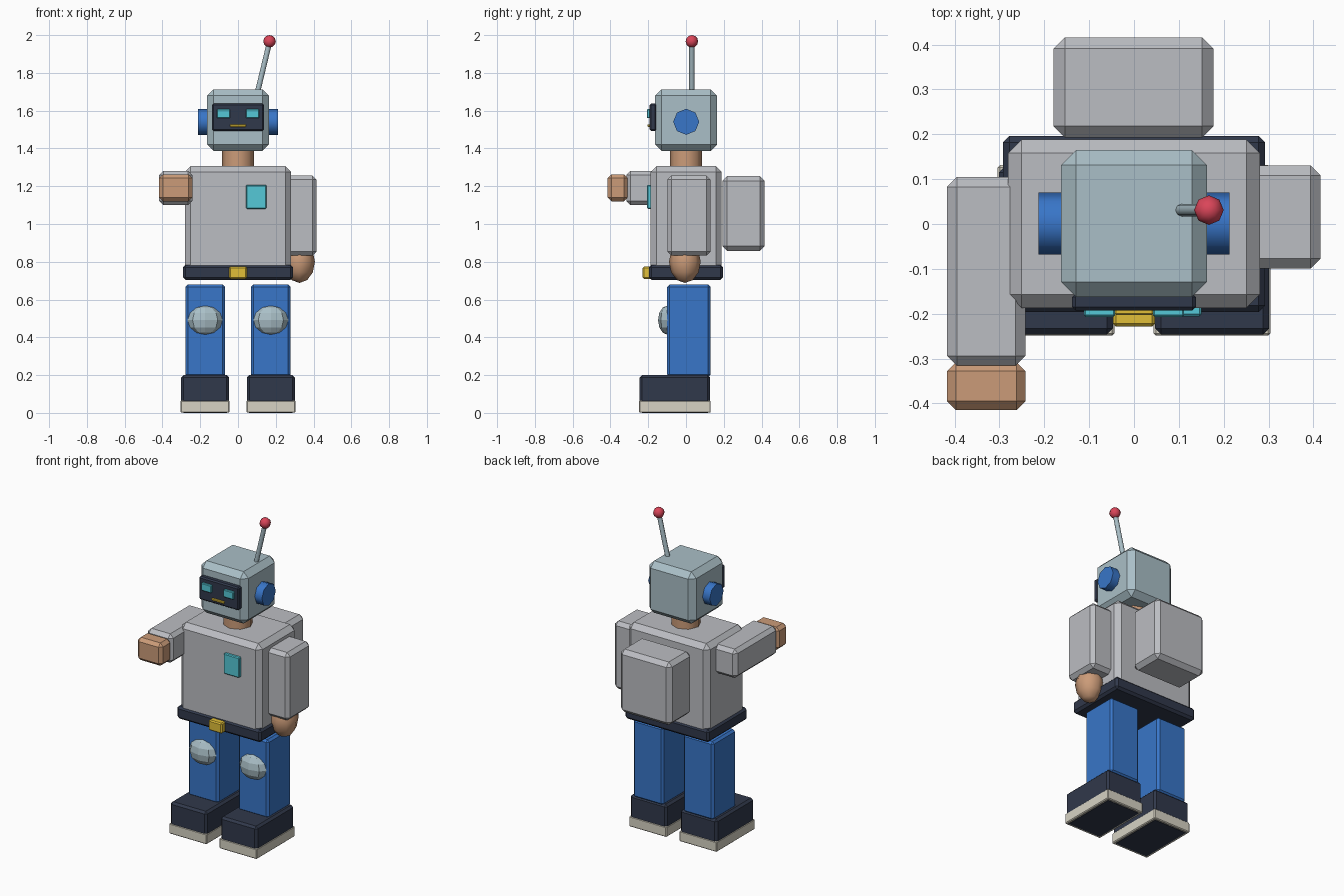
import bpy, bmesh, math
from mathutils import Vector, Matrix

if "Cube" in bpy.data.objects:
    bpy.data.objects.remove(bpy.data.objects["Cube"])

COLORS = {
    "steel": (0.40, 0.52, 0.57, 1), "grey": (0.50, 0.51, 0.54, 1),
    "navy": (0.03, 0.04, 0.07, 1), "blue": (0.04, 0.18, 0.58, 1),
    "skin": (0.60, 0.33, 0.19, 1), "cyan": (0.09, 0.58, 0.68, 1),
    "yellow": (0.75, 0.52, 0.04, 1), "red": (0.70, 0.06, 0.10, 1),
    "cream": (0.68, 0.65, 0.55, 1),
}
MATS = {}
for key, rgba in COLORS.items():
    MATS[key] = bpy.data.materials.new(key)
    MATS[key].diffuse_color = rgba


def finish(name, bm, color, smooth=False):
    bmesh.ops.recalc_face_normals(bm, faces=bm.faces[:])
    mesh = bpy.data.meshes.new(name)
    bm.to_mesh(mesh)
    bm.free()
    ob = bpy.data.objects.new(name, mesh)
    bpy.context.collection.objects.link(ob)
    mesh.materials.append(MATS[color])
    if smooth:
        bpy.ops.object.select_all(action='DESELECT')
        ob.select_set(True)
        bpy.context.view_layer.objects.active = ob
        bpy.ops.object.shade_smooth_by_angle(angle=math.radians(60))
    return ob


def box(name, x, y, z, color, bevel):
    """Chamfered box from (min, max) ranges."""
    bm = bmesh.new()
    size = [r[1] - r[0] for r in (x, y, z)]
    mid = [(r[0] + r[1]) / 2 for r in (x, y, z)]
    bmesh.ops.create_cube(bm, size=1, matrix=Matrix.Translation(mid) @ Matrix.Diagonal((*size, 1)))
    bmesh.ops.bevel(bm, geom=bm.edges[:], offset=bevel, segments=1,
                    profile=0.5, affect='EDGES')
    return finish(name, bm, color)


def rod(name, a, b, radius, color, sides=8, smooth=True):
    """Cylinder between two points."""
    a, b = Vector(a), Vector(b)
    d = b - a
    rot = Vector((0, 0, 1)).rotation_difference(d).to_matrix().to_4x4()
    bm = bmesh.new()
    bmesh.ops.create_cone(bm, cap_ends=True, segments=sides, radius1=radius, radius2=radius,
                          depth=d.length, matrix=Matrix.Translation((a + b) / 2) @ rot)
    return finish(name, bm, color, smooth)


def ball(name, center, radii, color, smooth=False):
    bm = bmesh.new()
    bmesh.ops.create_uvsphere(bm, u_segments=8, v_segments=6, radius=1,
                              matrix=Matrix.Translation(center) @ Matrix.Diagonal((*radii, 1)))
    return finish(name, bm, color, smooth)


# head and face
box("head", (-.163, .163), (-.163, .165), (1.387, 1.713), "steel", .034)
box("visor", (-.138, .138), (-.193, -.155), (1.493, 1.637), "navy", .008)
box("mouth", (-.043, .043), (-.203, -.185), (1.514, 1.528), "yellow", .003)
rod("neck", (0, 0, 1.27), (0, 0, 1.42), .085, "skin")

# antenna
rod("antenna_rod", (.099, .031, 1.68), (.165, .031, 1.955), .014, "steel")
ball("antenna_ball", (.167, .031, 1.967), (.033, .033, .033), "red", True)

# body, belt, chest panel, backpack
box("torso", (-.281, .281), (-.187, .188), (.74, 1.306), "grey", .03)
box("belt", (-.292, .292), (-.196, .196), (.704, .784), "navy", .014)
box("buckle", (-.047, .047), (-.229, -.18), (.71, .775), "yellow", .007)
box("chest_panel", (.043, .151), (-.206, -.175), (1.08, 1.207), "cyan", .005)
box("backpack", (-.179, .177), (.193, .416), (.858, 1.253), "grey", .025)

# lowered arm and its round hand
box("lowered_arm", (.243, .416), (-.099, .13), (.832, 1.257), "grey", .022)
ball("lowered_hand", (.325, -.006, .8), (.082, .084, .112), "skin", True)

# arm reaching forward and its block hand
box("raised_arm", (-.417, -.242), (-.316, .105), (1.1, 1.281), "grey", .022)
box("raised_hand", (-.417, -.242), (-.415, -.308), (1.12, 1.263), "skin", .02)

# mirrored parts: eyes, ears, legs, knees, boots, soles
for side, s in (("left", -1), ("right", 1)):
    def span(a, b):
        return tuple(sorted((s * a, s * b)))
    box(side + "_eye", span(.042, .112), (-.207, -.185), (1.56, 1.608), "cyan", .004)
    rod(side + "_ear", (s * .15, .001, 1.541), (s * .213, .001, 1.541), .069, "blue")
    box(side + "_leg", span(.069, .278), (-.1, .13), (.19, .68), "blue", .013)
    ball(side + "_knee", (s * .174, -.098, .491), (.094, .05, .077), "steel")
    box(side + "_boot", span(.047, .301), (-.246, .128), (0, .2), "navy", .013)
    box(side + "_sole", span(.044, .304), (-.249, .131), (.001, .066), "cream", .005)

for m in bpy.data.materials:
    if m.users and not m.is_grease_pencil:
        m.use_nodes = True
        m.node_tree.nodes["Principled BSDF"].inputs["Base Color"].default_value = m.diffuse_color
